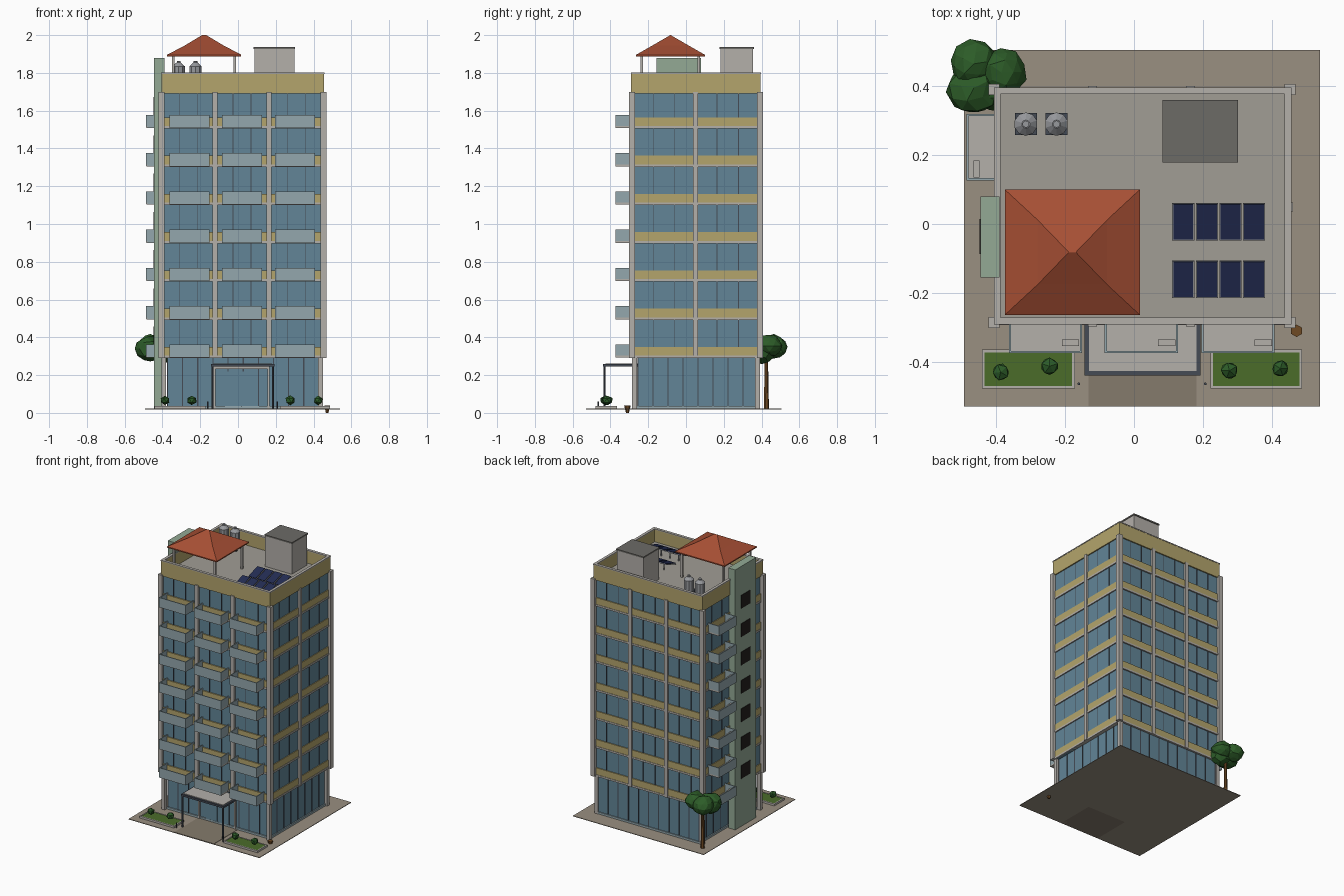
import bpy, bmesh, math, random
from mathutils import Matrix, Vector

if "Cube" in bpy.data.objects:
    bpy.data.objects.remove(bpy.data.objects["Cube"])
random.seed(4)

MATS = {}
def mat(name, rgb):
    m = bpy.data.materials.new(name)
    m.diffuse_color = [(c / 255) ** 2.2 for c in rgb] + [1]
    m.use_nodes = True
    m.node_tree.nodes["Principled BSDF"].inputs["Base Color"].default_value = m.diffuse_color
    MATS[name] = m
for n, c in dict(glass=(98, 132, 150), gold=(178, 163, 108), concrete=(178, 174, 168), dark=(70, 76, 86),
                 rail=(146, 166, 172), paving=(152, 142, 128), drive=(132, 122, 108), tile=(165, 80, 55),
                 shaft=(146, 168, 148), window=(40, 36, 34), grass=(76, 108, 46), leaf=(48, 92, 44),
                 bark=(110, 75, 40), panel=(40, 48, 84), deck=(160, 156, 148), steel=(150, 152, 156),
                 cap=(108, 106, 102)).items():
    mat(n, c)

def finish(name, bm, m):
    me = bpy.data.meshes.new(name)
    bm.to_mesh(me)
    bm.free()
    me.materials.append(MATS[m])
    ob = bpy.data.objects.new(name, me)
    bpy.context.collection.objects.link(ob)
    return ob

def boxes(name, m, items):
    """One object from boxes given as (x0, x1, y0, y1, z0, z1)."""
    bm = bmesh.new()
    for x0, x1, y0, y1, z0, z1 in items:
        bmesh.ops.create_cube(bm, size=1, matrix=Matrix.Translation(((x0+x1)/2, (y0+y1)/2, (z0+z1)/2))
                              @ Matrix.Diagonal((x1-x0, y1-y0, z1-z0, 1)))
    return finish(name, bm, m)

def cones(name, m, items, n=8):
    """One object from upright cones given as (x, y, z0, z1, r0, r1)."""
    bm = bmesh.new()
    for x, y, z0, z1, r0, r1 in items:
        bmesh.ops.create_cone(bm, cap_ends=True, segments=n, radius1=r0, radius2=r1, depth=z1-z0,
                              matrix=Matrix.Translation((x, y, (z0+z1)/2)))
    return finish(name, bm, m)

def blobs(name, m, items):
    """Faceted foliage clumps given as (x, y, z, r, rz)."""
    bm = bmesh.new()
    for x, y, z, r, rz in items:
        M = Matrix.Translation((x, y, z)) @ Matrix.Diagonal((r, r, rz, 1)) @ Matrix.Rotation(random.random()*3, 4, 'Z')
        res = bmesh.ops.create_icosphere(bm, subdivisions=1 if r < .05 else 2, radius=1, matrix=M)
        for v in res['verts']:
            v.co += (v.co - Vector((x, y, z))) * random.uniform(-.1, .06)
    return finish(name, bm, m)

def ring(x0, x1, y0, y1, z0, z1, t):
    return [(x0, x1, y0, y0+t, z0, z1), (x0, x1, y1-t, y1, z0, z1),
            (x0, x0+t, y0+t, y1-t, z0, z1), (x1-t, x1, y0+t, y1-t, z0, z1)]

G = 0.022                                   # ground level
FLOORS = [0.295 + 0.2025*i for i in range(7)]
X0, X1, Y0, Y1 = -0.397, 0.447, -0.282, 0.386   # upper glass body

# site
boxes("paving", "paving", [(-.493, .54, -.53, .505, G-.004, G)])
boxes("driveway", "drive", [(-.132, .181, -.53, -.25, G-.004, G+.002)])
for s, (a, b) in (("left", (-.442, -.172)), ("right", (.222, .488))):
    boxes(s + "_planter_border", "concrete", ring(a, b, -.478, -.365, G, .036, .008))
    boxes(s + "_planter_grass", "grass", [(a+.008, b-.008, -.47, -.373, G, .034)])
blobs("planter_shrubs", "leaf", [(x, y, .066, .027, .026) for x, y in
                                 ((-.387, -.43), (-.245, -.413), (.277, -.426), (.425, -.42))])
cones("bollards", "dark", [(x, -.464, G, .06, .004, .004) for x in (-.16, .207)])
cones("dry_stump", "bark", [(.472, -.31, 0, .04, .008, .018)], 6)

# tree
cones("tree_trunk", "bark", [(-.43, .425, G, .3, .014, .009)], 7)
blobs("tree_crown", "leaf", [(-.465, .465, .35, .07, .065), (-.385, .44, .355, .072, .062),
                             (-.465, .395, .34, .078, .07), (-.4, .4, .325, .075, .065)])

# ground floor
gx0, gx1, gy0, gy1 = -.373, .428, -.255, .382
boxes("ground_floor_glass", "glass", [(gx0, gx1, gy0, gy1, G, .29)])
boxes("ground_floor_plinth", "rail", [(gx0-.008, gx1+.008, gy0-.008, gy1+.006, G, .036)])
m = []
for i in range(11):
    x = gx0 + (gx1-gx0)*i/10
    m += [(x-.003, x+.003, gy0-.003, gy0+.003, G, .29), (x-.003, x+.003, gy1-.003, gy1+.003, G, .29)]
for i in range(9):
    y = gy0 + (gy1-gy0)*i/8
    m += [(gx0-.003, gx0+.003, y-.003, y+.003, G, .29), (gx1-.003, gx1+.003, y-.003, y+.003, G, .29)]
boxes("ground_floor_mullions", "dark", m)
boxes("ground_columns", "concrete", [(x-.013, x+.013, y-.013, y+.013, G, .29)
                                     for x in (-.393, .436) for y in (-.272, .378)])

# entrance
boxes("entrance_frame", "concrete", [(-.13, -.118, -.268, -.25, G, .245), (.155, .167, -.268, -.25, G, .245),
                                     (-.13, .167, -.268, -.25, .233, .245)])
boxes("entrance_doors", "glass", [(-.07, .017, -.262, -.25, G, .22), (.021, .107, -.262, -.25, G, .22)])
boxes("canopy", "dark", [(-.143, .193, -.44, -.25, .245, .258)])
boxes("canopy_top", "concrete", [(-.131, .181, -.427, -.25, .25, .262)])
cones("canopy_posts", "dark", [(x, -.432, G, .246, .006, .006) for x in (-.135, .185)])

# tower body
boxes("tower_glass", "glass", [(X0, X1, Y0, Y1, .29, 1.70)])
boxes("floor_slabs", "concrete", [(X0-.008, X1+.008, Y0-.011, Y1+.01, z-.005, z+.008) for z in FLOORS])
boxes("spandrel_bands", "gold", [(X0-.005, X1+.005, Y0-.008, Y1+.007, z+.008, z+.055) for z in FLOORS])
px, py = (-.406, -.121, .164, .453), (-.286, .05, .391)
pil = [(x-.016, x+.016, y-.016, y+.016, .29, 1.70) for x in (px[0], px[3]) for y in (py[0], py[2])]
pil += [(x-.013, x+.013, y-.012, y+.012, .29, 1.70) for x in px[1:3] for y in (-.286, .389)]
pil += [(x-.012, x+.012, .037, .063, .29, 1.70) for x in (-.4, .45)]
boxes("facade_pillars", "concrete", pil)
m = []
for a, b in zip(px, px[1:]):
    for k in (1, 2):
        x = a + (b-a)*k/3
        m += [(x-.002, x+.002, Y0-.003, Y0+.002, .3, 1.7), (x-.002, x+.002, Y1-.002, Y1+.003, .3, 1.7)]
for a, b in zip(py, py[1:]):
    for k in (1, 2):
        y = a + (b-a)*k/3
        m += [(X0-.003, X0+.002, y-.002, y+.002, .3, 1.7), (X1-.002, X1+.003, y-.002, y+.002, .3, 1.7)]
boxes("window_mullions", "dark", m)

# balconies: three on the front and one on the left of each floor
slab, rail, ac = [], [], []
t = .006
for z in FLOORS:
    for a, b in ((-.363, -.151), (-.085, .128), (.196, .408)):
        slab.append((a, b, -.372, Y0, z-.003, z+.008))
        rail += [(a, b, -.374, -.374+t, z, z+.068), (a, a+t, -.374+t, Y0, z, z+.068), (b-t, b, -.374+t, Y0, z, z+.068)]
        ac.append((b-.058, b-.008, -.354, -.335, z+.008, z+.048))
    slab.append((-.484, X0, .127, .32, z-.003, z+.008))
    rail += [(-.486, -.486+t, .127, .32, z, z+.068), (-.486+t, X0, .127, .127+t, z, z+.068),
             (-.486+t, X0, .32-t, .32, z, z+.068)]
    ac.append((-.466, -.448, .135, .185, z+.008, z+.048))
boxes("balcony_floors", "concrete", slab)
boxes("balcony_railings", "rail", rail)
boxes("balcony_cooling_units", "concrete", ac)

# stair shaft on the left
boxes("stair_shaft", "shaft", [(-.445, -.39, -.155, .08, G, 1.878)])
boxes("stair_shaft_windows", "window", [(-.448, -.44, -.087, .015, z+.068, z+.162) for z in FLOORS])

# roof deck and parapet
boxes("roof_deck", "deck", [(X0, X1, Y0, Y1, 1.69, 1.708)])
boxes("parapet", "gold", ring(-.405, .455, -.29, .395, 1.69, 1.795, .016))
boxes("parapet_coping", "concrete", ring(-.407, .457, -.292, .397, 1.795, 1.802, .02))

# stair head block
boxes("roof_block", "concrete", [(.087, .298, .182, .355, 1.70, 1.926)])
boxes("roof_block_cap", "cap", [(.083, .302, .178, .36, 1.926, 1.936)])

# roof pavilion with a two-tier hipped roof
boxes("pavilion_posts", "concrete", [(x-.007, x+.007, y-.007, y+.007, 1.70, 1.895)
                                     for x in (-.342, -.017) for y in (-.235, .067)])
bm = bmesh.new()
loops = []
for hx, hy, z in ((.196, .182, 1.888), (.196, .182, 1.896), (.101, .094, 1.946), (.011, .001, 2.0)):
    loops.append([bm.verts.new((-.179 + sx*hx, -.082 + sy*hy, z))
                  for sx, sy in ((-1, -1), (1, -1), (1, 1), (-1, 1))])
for lo, hi in zip(loops, loops[1:]):
    for i in range(4):
        j = (i+1) % 4
        bm.faces.new((lo[i], lo[j], hi[j], hi[i]))
bm.faces.new(loops[0][::-1])
bm.faces.new(loops[-1])
finish("pavilion_roof", bm, "tile")

# water tanks
tk = [(-.314, .29), (-.225, .29)]
boxes("tank_stands", "dark", [(x+sx*.026-.005, x+sx*.026+.005, .29+sy*.026-.005, .29+sy*.026+.005, 1.70, 1.76)
                              for x, y in tk for sx in (-1, 1) for sy in (-1, 1)]
      + [(x-.032, x+.032, y-.032, y+.032, 1.752, 1.76) for x, y in tk])
cones("water_tanks", "steel", [(x, y, 1.76, 1.835, .034, .034) for x, y in tk]
      + [(x, y, 1.835, 1.855, .034, .012) for x, y in tk] + [(x, y, 1.855, 1.864, .01, .01) for x, y in tk], 10)

# solar panels tilted toward the front
for name, m, w, d, lift in (("solar_frames", "steel", .064, .112, 0), ("solar_panels", "panel", .058, .106, .004)):
    bm = bmesh.new()
    for cy in (.007, -.16):
        for k in range(4):
            bmesh.ops.create_cube(bm, size=1, matrix=Matrix.Translation((.143 + .0685*k, cy, 1.742 + lift))
                                  @ Matrix.Rotation(math.radians(18), 4, 'X') @ Matrix.Diagonal((w, d, .006, 1)))
    finish(name, bm, m)
boxes("solar_legs", "steel", [(.143+.0685*k-.003, .143+.0685*k+.003, cy+.035, cy+.041, 1.70, 1.752)
                              for k in range(4) for cy in (.007, -.16)])
